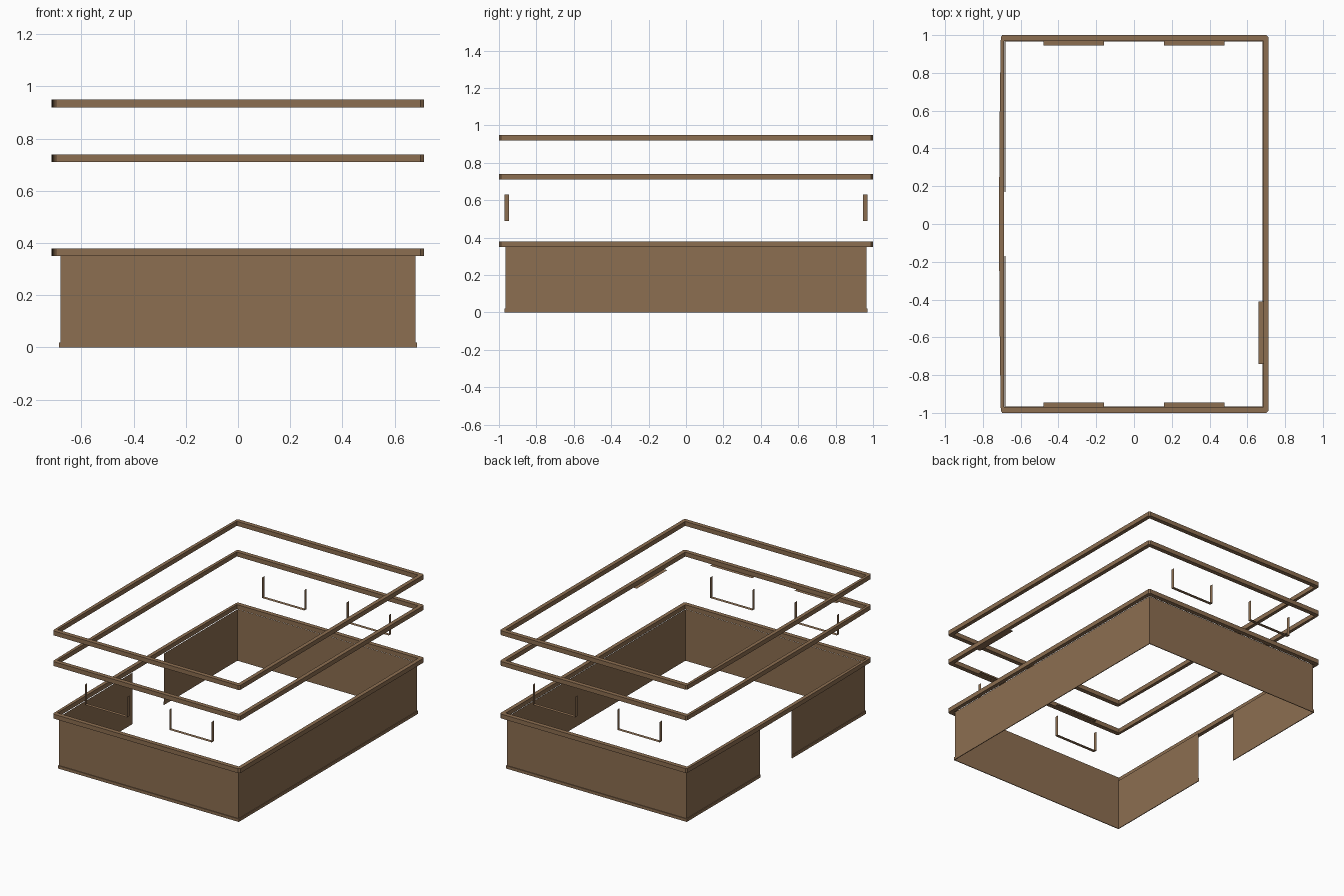
import bpy, bmesh

if "Cube" in bpy.data.objects:
    bpy.data.objects.remove(bpy.data.objects["Cube"])

wood = bpy.data.materials.new("brown_wood")
wood.diffuse_color = (0.265, 0.157, 0.082, 1)
wood.use_nodes = True
wood.node_tree.nodes["Principled BSDF"].inputs["Base Color"].default_value = wood.diffuse_color


def finish(name, bm, normals=True):
    bmesh.ops.remove_doubles(bm, verts=bm.verts, dist=0.0003)
    if normals:
        bmesh.ops.recalc_face_normals(bm, faces=bm.faces)
    me = bpy.data.meshes.new(name)
    bm.to_mesh(me)
    bm.free()
    me.materials.append(wood)
    ob = bpy.data.objects.new(name, me)
    bpy.context.collection.objects.link(ob)


def quad(bm, *pts):
    bm.faces.new([bm.verts.new(p) for p in pts])


# Horizontal trim: chamfered outer ring, straight inner ring, slight bow on the left
IX, IY, C = 0.685, 0.97, 0.01
outer = [(-0.697, -1), (0.70, -1), (0.712, -1 + C), (0.712, 1 - C), (0.70, 1), (-0.697, 1)]
inner = [(-IX - 0.003, -IY), (IX, -IY), (IX, -IY), (IX, IY), (IX, IY), (-IX - 0.003, IY)]
for y in (0.99, 0.88, 0.65, 0.43, 0.21, -0.21, -0.43, -0.65, -0.88, -0.99):
    outer.append((-0.705 - 0.009 * (1 - y * y), y))
    inner.append((-IX - 0.003, max(-IY, min(IY, y))))


def trim_ring(name, z0, z1):
    bm = bmesh.new()
    rings = [[bm.verts.new((x, y, z)) for x, y in loop]
             for loop, z in ((outer, z0), (outer, z1), (inner, z1), (inner, z0))]
    n = len(outer)
    for a in range(4):
        r, s = rings[a], rings[(a + 1) % 4]
        for i in range(n):
            j = (i + 1) % n
            bm.faces.new((r[i], r[j], s[j], s[i]))
    bmesh.ops.dissolve_degenerate(bm, dist=0.0003, edges=bm.edges)
    finish(name, bm)


trim_ring("chair_rail", 0.35, 0.38)
trim_ring("picture_rail", 0.71, 0.74)
trim_ring("cornice", 0.92, 0.95)

# Wainscot sheets and skirting follow the room outline, leaving the doorway open
DOOR = 0.17


def outline(x, y):
    return [(-x, -DOOR), (-x, -y), (x, -y), (x, y), (-x, y), (-x, DOOR)]


def sheet(bm, path, z0, z1):
    for (ax, ay), (bx, by) in zip(path, path[1:]):
        quad(bm, (ax, ay, z0), (bx, by, z0), (bx, by, z1), (ax, ay, z1))


bm = bmesh.new()
sheet(bm, outline(0.68, 0.965), 0, 0.352)
finish("wainscot", bm, False)

bm = bmesh.new()
p, q = outline(0.685, 0.97), outline(0.68, 0.965)
sheet(bm, p, 0, 0.02)
for i in range(5):
    for z in (0, 0.02):
        quad(bm, (*p[i], z), (*p[i + 1], z), (*q[i + 1], z), (*q[i], z))
finish("skirting", bm)

# Window reveals: thin sill and two jambs on the front and back sides
for side, s in (("front", -1), ("back", 1)):
    for label, cx in (("left", -0.32), ("right", 0.32)):
        a, b, y0, y1 = cx - 0.16, cx + 0.16, s * 0.946, s * 0.97
        bm = bmesh.new()
        quad(bm, (a, y0, 0.49), (b, y0, 0.49), (b, y1, 0.49), (a, y1, 0.49))
        for x in (a, b):
            quad(bm, (x, y0, 0.49), (x, y1, 0.49), (x, y1, 0.63), (x, y0, 0.63))
        finish(f"{side}_{label}_window_reveal", bm, False)
        if s < 0:  # window head under the rail
            bm = bmesh.new()
            quad(bm, (a, y0, 0.711), (b, y0, 0.711), (b, y1, 0.711), (a, y1, 0.711))
            finish(f"{side}_{label}_window_head", bm, False)

# Head strip over the right-hand opening
bm = bmesh.new()
quad(bm, (0.66, -0.74, 0.711), (0.685, -0.74, 0.711), (0.685, -0.41, 0.711), (0.66, -0.41, 0.711))
finish("right_opening_head", bm, False)
